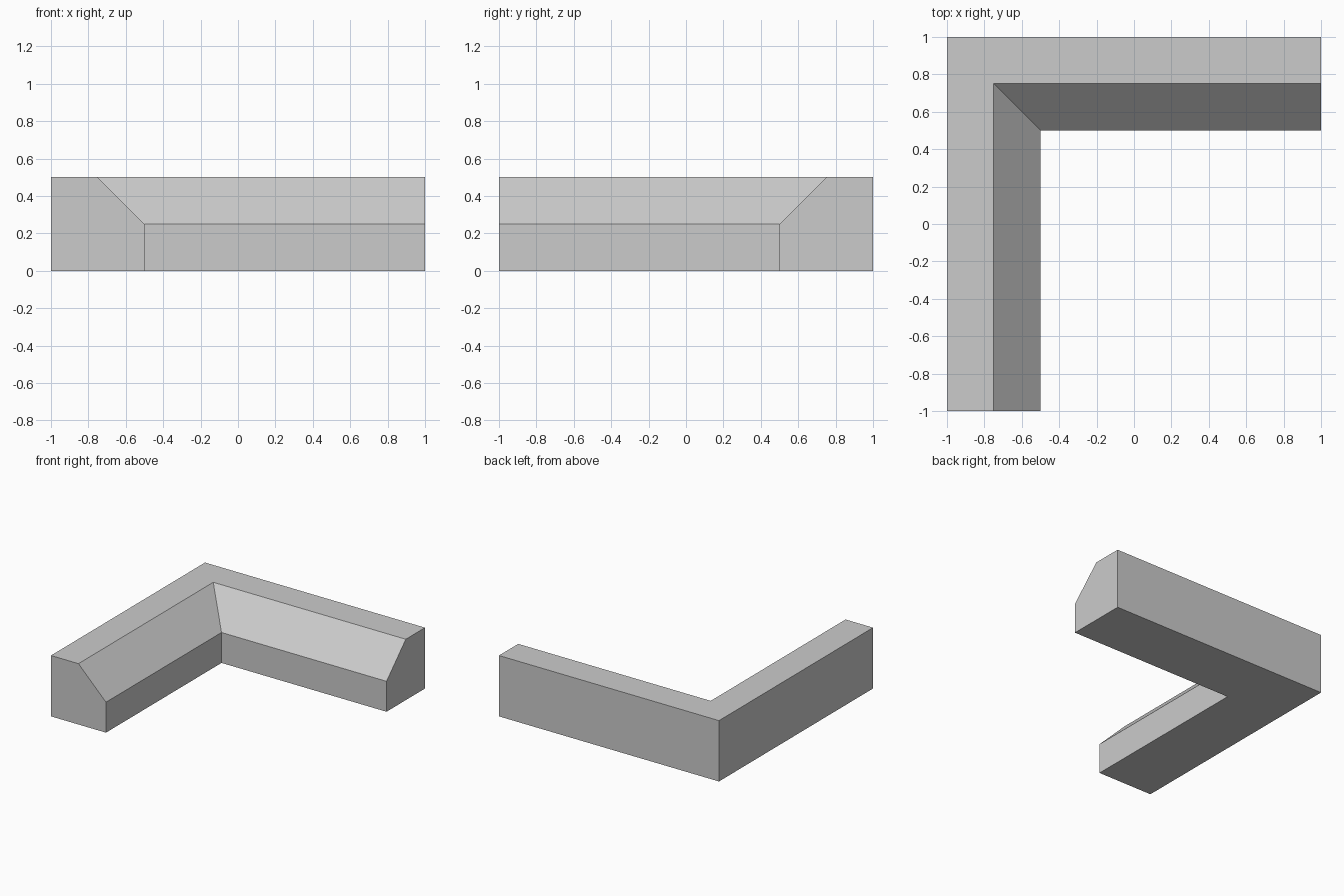
import bpy
import bmesh

if "Cube" in bpy.data.objects:
    bpy.data.objects.remove(bpy.data.objects["Cube"])

# Cross-section: (distance inward from the outer wall, height)
profile = [(0, 0), (0.5, 0), (0.5, 0.25), (0.25, 0.5), (0, 0.5)]

# Stations along the L: front end, mitred corner, right end
stations = [
    lambda d: (-1 + d, -1),
    lambda d: (-1 + d, 1 - d),
    lambda d: (1, 1 - d),
]

bm = bmesh.new()
rings = [[bm.verts.new((*place(d), z)) for d, z in profile] for place in stations]

# Side faces between neighbouring stations
n = len(profile)
for a, b in zip(rings, rings[1:]):
    for i in range(n):
        j = (i + 1) % n
        bm.faces.new((a[i], a[j], b[j], b[i]))

# End caps
bm.faces.new(rings[0])
bm.faces.new(rings[-1])
bmesh.ops.recalc_face_normals(bm, faces=bm.faces)

mesh = bpy.data.meshes.new("corner_trim")
bm.to_mesh(mesh)
bm.free()
trim = bpy.data.objects.new("corner_trim", mesh)
bpy.context.collection.objects.link(trim)
